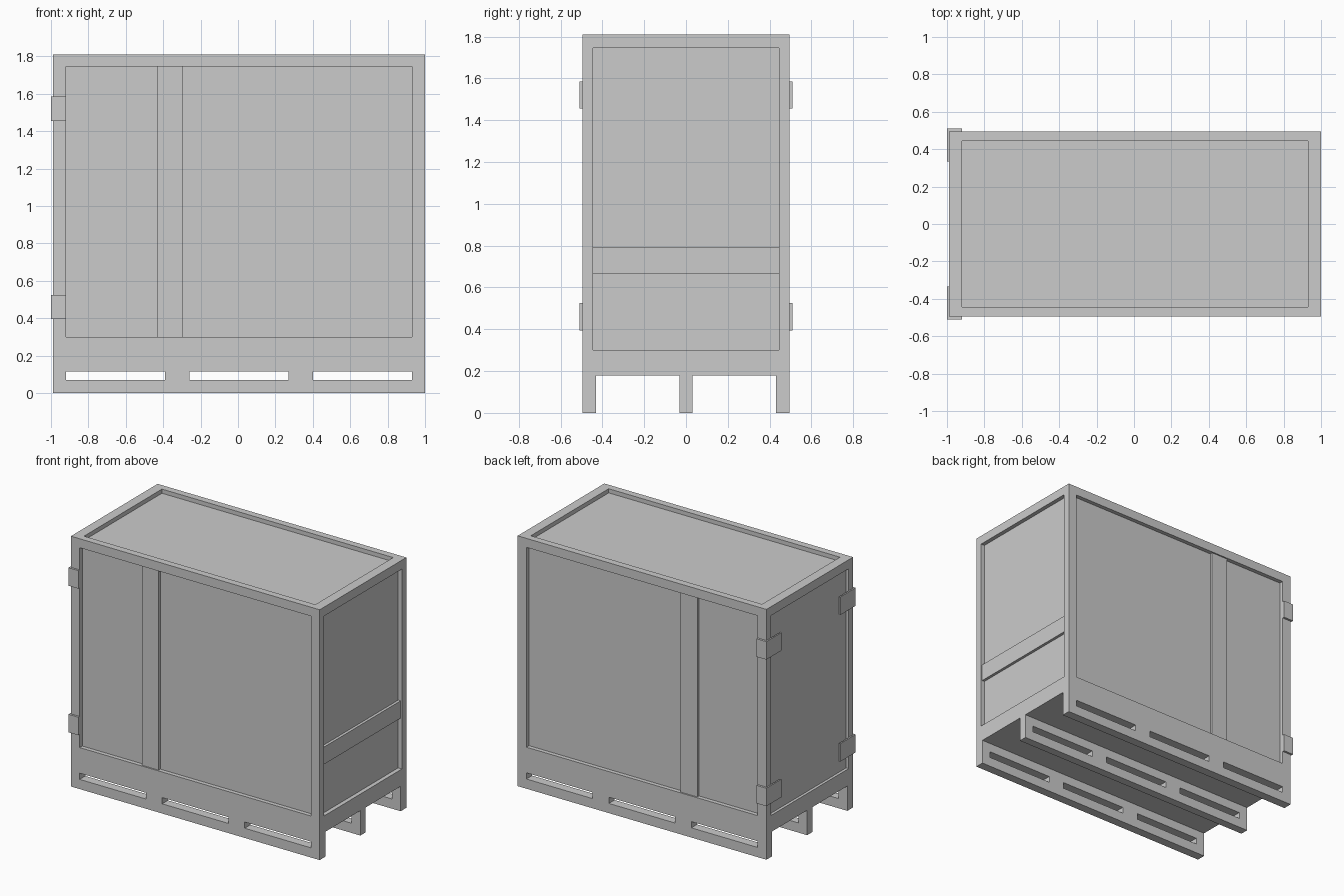
import bpy
import bmesh
from mathutils import Vector

if "Cube" in bpy.data.objects:
    bpy.data.objects.remove(bpy.data.objects["Cube"])


def box(name, x0, x1, y0, y1, z0, z1):
    """Axis-aligned box given by its limits."""
    bm = bmesh.new()
    bmesh.ops.create_cube(bm, size=1)
    size = Vector((x1 - x0, y1 - y0, z1 - z0))
    mid = Vector((x0 + x1, y0 + y1, z0 + z1)) / 2
    for v in bm.verts:
        v.co = Vector(a * b for a, b in zip(v.co, size)) + mid
    mesh = bpy.data.meshes.new(name)
    bm.to_mesh(mesh)
    bm.free()
    obj = bpy.data.objects.new(name, mesh)
    bpy.context.collection.objects.link(obj)
    return obj


def cut(target, *limits):
    """Subtract a box from the target and remove the cutter."""
    cutter = box("cutter", *limits)
    cutter.hide_render = True
    mod = target.modifiers.new("cut", 'BOOLEAN')
    mod.operation = 'DIFFERENCE'
    mod.solver = 'EXACT'
    mod.object = cutter
    bpy.context.view_layer.objects.active = target
    bpy.ops.object.modifier_apply(modifier=mod.name)
    bpy.data.objects.remove(cutter)


X0, X1, Y, TOP = -0.99, 1.0, 0.495, 1.81     # outer body
PX0, PX1, PY = -0.92, 0.93, 0.445            # panel limits
PZ0, PZ1 = 0.30, 1.745
D = 0.03                                     # panel recess depth

# Container body with recessed panels
body = box("container_body", X0, X1, -Y, Y, 0, TOP)
cut(body, PX0, PX1, -PY, PY, TOP - D, TOP + 0.1)
cut(body, X1 - D, X1 + 0.1, -PY, PY, PZ0, PZ1)
cut(body, X0 - 0.1, X0 + 0.02, -PY, PY, PZ0, PZ1)
cut(body, PX0, PX1, -Y - 0.1, -Y + D, PZ0, PZ1)
cut(body, PX0, PX1, Y - D, Y + 0.1, PZ0, PZ1)

# Forklift channels that leave three runners
for y0, y1 in ((-0.43, -0.03), (0.03, 0.43)):
    cut(body, -1.2, 1.2, y0, y1, -0.1, 0.18)

# Strap slots through all runners
for x0, x1 in ((-0.92, -0.39), (-0.26, 0.27), (0.40, 0.93)):
    cut(body, x0, x1, -0.7, 0.7, 0.07, 0.115)

# Reinforcing strips on the long sides and the right end
box("front_strip", -0.43, -0.295, -Y + 0.01, -Y + D + 0.01, PZ0, PZ1)
box("back_strip", -0.43, -0.295, Y - D - 0.01, Y - 0.01, PZ0, PZ1)
box("end_rail", X1 - D - 0.01, X1 - 0.01, -PY, PY, 0.665, 0.79)

# Hinges wrapped round the left corners
for side, s in (("front", -1), ("back", 1)):
    for level, z in (("lower", 0.395), ("upper", 1.455)):
        hinge = box(f"{side}_{level}_hinge", -1.0, PX0,
                    *sorted((s * 0.335, s * 0.51)), z, z + 0.13)
        # hollow the inside so only the two leaves remain
        cut(hinge, X0, 0, *sorted((s * 0.2, s * Y)), z - 0.1, z + 0.3)
